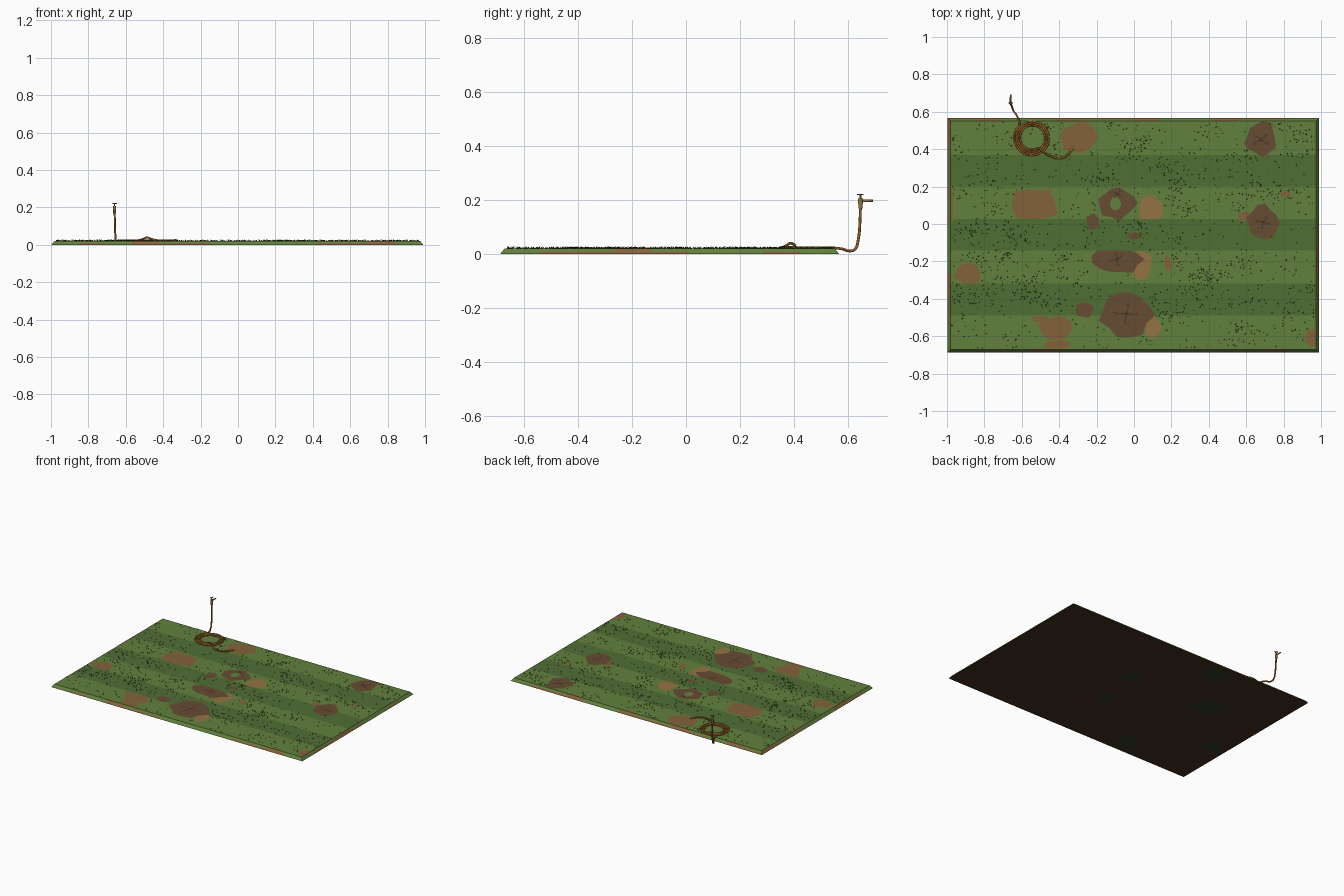
import bpy, bmesh, math, random
from mathutils import Vector

if "Cube" in bpy.data.objects:
    bpy.data.objects.remove(bpy.data.objects["Cube"])
random.seed(4)

def mat(name, r, g, b):
    m = bpy.data.materials.new(name)
    m.diffuse_color = [((c / 255 + 0.055) / 1.055) ** 2.4 for c in (r, g, b)] + [1]
    m.use_nodes = True
    m.node_tree.nodes["Principled BSDF"].inputs["Base Color"].default_value = m.diffuse_color
    return m

LIGHT = mat("light_grass", 98, 128, 60)
DARK = mat("dark_grass", 80, 110, 52)
EARTH = mat("under_earth", 66, 48, 32)
MOSS = mat("under_moss", 45, 62, 32)
DRY = mat("dry_soil", 132, 98, 58)
TAN = mat("sandy_soil", 148, 116, 68)
MUD = mat("bare_soil", 102, 76, 50)
CRACK = mat("crack", 62, 45, 30)
BLADE = mat("grass_blade", 52, 70, 30)
HOSE = mat("hose_rubber", 150, 98, 40)
BRASS = mat("brass", 150, 122, 66)

def finish(bm, name, mats):
    me = bpy.data.meshes.new(name)
    bm.to_mesh(me)
    bm.free()
    for m in mats:
        me.materials.append(m)
    ob = bpy.data.objects.new(name, me)
    bpy.context.collection.objects.link(ob)
    return ob

def face(bm, pts, mi=0):
    f = bm.faces.new([bm.verts.new(p) for p in pts])
    f.material_index = mi
    return f

X0, X1, Y0, Y1, T, IN = -0.997, 0.99, -0.688, 0.567, 0.02, 0.016

# mown stripes on top
rows = [Y0 + IN, -0.49, -0.318, -0.142, 0.027, 0.2, 0.37, Y1 - IN]
bm = bmesh.new()
for i in range(7):
    a, b = rows[i], rows[i + 1]
    face(bm, [(X0 + IN, a, T), (X1 - IN, a, T), (X1 - IN, b, T), (X0 + IN, b, T)], i % 2)
finish(bm, "mown_lawn", [LIGHT, DARK])

# sloping turf edge with patches of soil, and the underside
bm = bmesh.new()
def ring(t):
    d = IN * t
    return [(X0 + d, Y0 + d), (X1 - d, Y0 + d), (X1 - d, Y1 - d), (X0 + d, Y1 - d)]
levels = [(0, 0), (0.5, T * 0.5), (1, T)]
for s in range(4):
    n = 14 if s % 2 == 0 else 9
    kinds = [random.choice((0, 2, 2)) for _ in range(n)]
    for (t0, z0), (t1, z1) in zip(levels, levels[1:]):
        for k in range(n):
            def p(t, z, u):
                c = ring(t)
                return Vector((*c[s], z)).lerp(Vector((*c[(s + 1) % 4], z)), u)
            face(bm, [p(t0, z0, k / n), p(t0, z0, (k + 1) / n), p(t1, z1, (k + 1) / n), p(t1, z1, k / n)],
                 kinds[k] if z0 == 0 else (0 if kinds[k] == 0 or k % 3 else 2))
face(bm, [(x, y, 0) for x, y in reversed(ring(0))], 1)
bmesh.ops.remove_doubles(bm, verts=bm.verts, dist=1e-5)
finish(bm, "turf_edge", [LIGHT, EARTH, DRY])

# worn patches: x, y, half width, half depth, kind
patches = [(-.30, .46, .10, .09, 0), (-.53, .10, .13, .10, 0), (.09, .08, .07, .08, 1),
           (.04, -.22, .06, .09, 1), (-.42, -.56, .09, .07, 0), (-.89, -.27, .075, .06, 0),
           (.95, -.61, .035, .055, 0), (-.41, -.645, .085, .025, 0), (.18, -.21, .02, .045, 0),
           (.10, -.55, .045, .065, 1), (.81, .16, .03, .014, 0), (.59, .04, .035, .03, 0),
           (-.50, -.51, .05, .02, 0), (.68, .455, .09, .095, 2), (.69, .01, .085, .095, 2),
           (-.09, .11, .105, .09, 2), (-.09, -.19, .15, .08, 2), (-.22, .01, .035, .045, 2),
           (-.04, -.485, .145, .125, 2), (-.265, -.46, .05, .045, 2), (0, -.065, .035, .018, 2),
           (-.975, .1, .008, .1, 0)]
bands = {1: (.027, .2), 2: (.027, .2), 3: (-.318, -.142), 16: (-.318, -.142), 5: (-.318, -.142)}

def outline(x, y, rx, ry, n, z, lo=Y0 + IN, hi=Y1 - IN):
    pts = []
    for k in range(n):
        a, r = math.tau * k / n, random.uniform(0.8, 1.08)
        pts.append((min(max(x + rx * r * math.cos(a), X0 + IN), X1 - IN),
                    min(max(y + ry * r * math.sin(a), lo), hi), z))
    return pts

top, under = bmesh.new(), bmesh.new()
for i, (x, y, rx, ry, k) in enumerate(patches):
    pts = outline(x, y, rx, ry, 13, T + .0006 + .0004 * (k == 2) + .00002 * i, *bands.get(i, (Y0 + IN, Y1 - IN)))
    face(top, pts, k)
    if k < 2 and rx > .05:
        face(under, [(px * .85 + x * .15, py * .85 + y * .15, -.0005) for px, py, _ in reversed(pts)])
face(top, outline(-.10, .11, .03, .04, 9, T + .0016), 3)      # tuft left inside the bare patch
finish(top, "worn_patches", [DRY, TAN, MUD, LIGHT])
finish(under, "underside_moss", [MOSS])

# cracks in the larger bare patches
bm = bmesh.new()
def crack(a, b, w):
    a, b = Vector(a), Vector(b)
    n = (b - a).orthogonal().normalized() * w
    face(bm, [(*(a - n), T + .002), (*b, T + .002), (*(a + n), T + .002)])
for x, y, r in [(.68, .45, .07), (.69, .01, .06), (-.04, -.48, .1), (-.09, -.19, .06), (-.09, .16, .04)]:
    a0 = random.uniform(0, 6)
    for k in range(4):
        a = a0 + k * 1.57 + random.uniform(-.4, .4)
        e = (x + r * math.cos(a), y + r * .8 * math.sin(a))
        crack((x, y), e, .003)
        m = ((x + e[0]) / 2, (y + e[1]) / 2)
        crack(m, (m[0] + r * .4 * math.cos(a + .9), m[1] + r * .4 * math.sin(a + .9)), .002)
finish(bm, "soil_cracks", [CRACK])

# scattered grass blades, denser in clumps, sparse on worn ground
bm = bmesh.new()
def worn(x, y):
    return any(((x - p[0]) / p[2]) ** 2 + ((y - p[1]) / p[3]) ** 2 < 1 for p in patches)
clumps = [(random.uniform(X0, X1), random.uniform(Y0, Y1)) for _ in range(110)]
for i in range(2300):
    if i % 3:
        c = random.choice(clumps)
        x, y = random.gauss(c[0], .035), random.gauss(c[1], .025)
    else:
        x, y = random.uniform(X0, X1), random.uniform(Y0, Y1)
    if not (X0 + .025 < x < X1 - .025 and Y0 + .025 < y < Y1 - .025) or worn(x, y):
        continue
    a, w = random.uniform(0, 6.28), random.uniform(.0015, .003)
    d = Vector((math.cos(a), math.sin(a), 0))
    side = Vector((-d.y, d.x, 0)) * w
    b = Vector((x, y, T))
    tip = b + d * random.uniform(.004, .01) + Vector((0, 0, random.uniform(.004, .009)))
    face(bm, [b - side, b + side, tip])
finish(bm, "grass_blades", [BLADE])

# hose: down from the tap, coiled inward, then over the coil and out
path = [(-.66, .646, .185), (-.658, .644, .12), (-.656, .638, .055), (-.652, .626, .018),
        (-.645, .606, .011), (-.625, .577, .019)]
N = 82
for k in range(N + 1):
    t = k / N
    a = math.radians(135 + t * 1220)
    r = .096 - .034 * t
    path.append((-.545 + r * math.cos(a), .46 + r * math.sin(a), .0235))
path += [(-.505, .403, .032), (-.488, .388, .040), (-.468, .374, .033), (-.435, .358, .0245),
         (-.39, .352, .0235), (-.355, .368, .0235), (-.335, .395, .0235)]
cu = bpy.data.curves.new("garden_hose", 'CURVE')
cu.dimensions = '3D'
cu.bevel_depth, cu.bevel_resolution, cu.resolution_u, cu.use_fill_caps = .0052, 2, 3, True
sp = cu.splines.new('BEZIER')
sp.bezier_points.add(len(path) - 1)
for bp, co in zip(sp.bezier_points, path):
    bp.co = co
    bp.handle_left_type = bp.handle_right_type = 'AUTO'
cu.materials.append(HOSE)
bpy.context.collection.objects.link(bpy.data.objects.new("garden_hose", cu))

# brass tap and nozzle
def rod(name, a, b, r0, r1=None, n=12):
    a, b = Vector(a), Vector(b)
    bpy.ops.mesh.primitive_cone_add(vertices=n, radius1=r0, radius2=r1 or r0, depth=(b - a).length, location=(a + b) / 2)
    ob = bpy.context.object
    ob.rotation_euler = (b - a).to_track_quat('Z', 'Y').to_euler()
    ob.name = name
    ob.data.materials.append(BRASS)
    bpy.ops.object.shade_smooth_by_angle()

tx, ty = -.66, .646
rod("tap_collar", (tx, ty, .168), (tx, ty, .185), .0075)
rod("tap_body", (tx, ty, .185), (tx, ty, .206), .009)
rod("tap_spout", (tx, ty, .197), (tx, .692, .197), .005, .004)
rod("tap_stem", (tx, ty, .206), (tx, ty, .22), .003)
rod("tap_handle_x", (tx - .012, ty, .22), (tx + .012, ty, .22), .0025, n=8)
rod("tap_handle_y", (tx, ty - .012, .22), (tx, ty + .012, .22), .0025, n=8)
rod("hose_nozzle", (-.337, .392, .0235), (-.322, .412, .0235), .007, .004)
